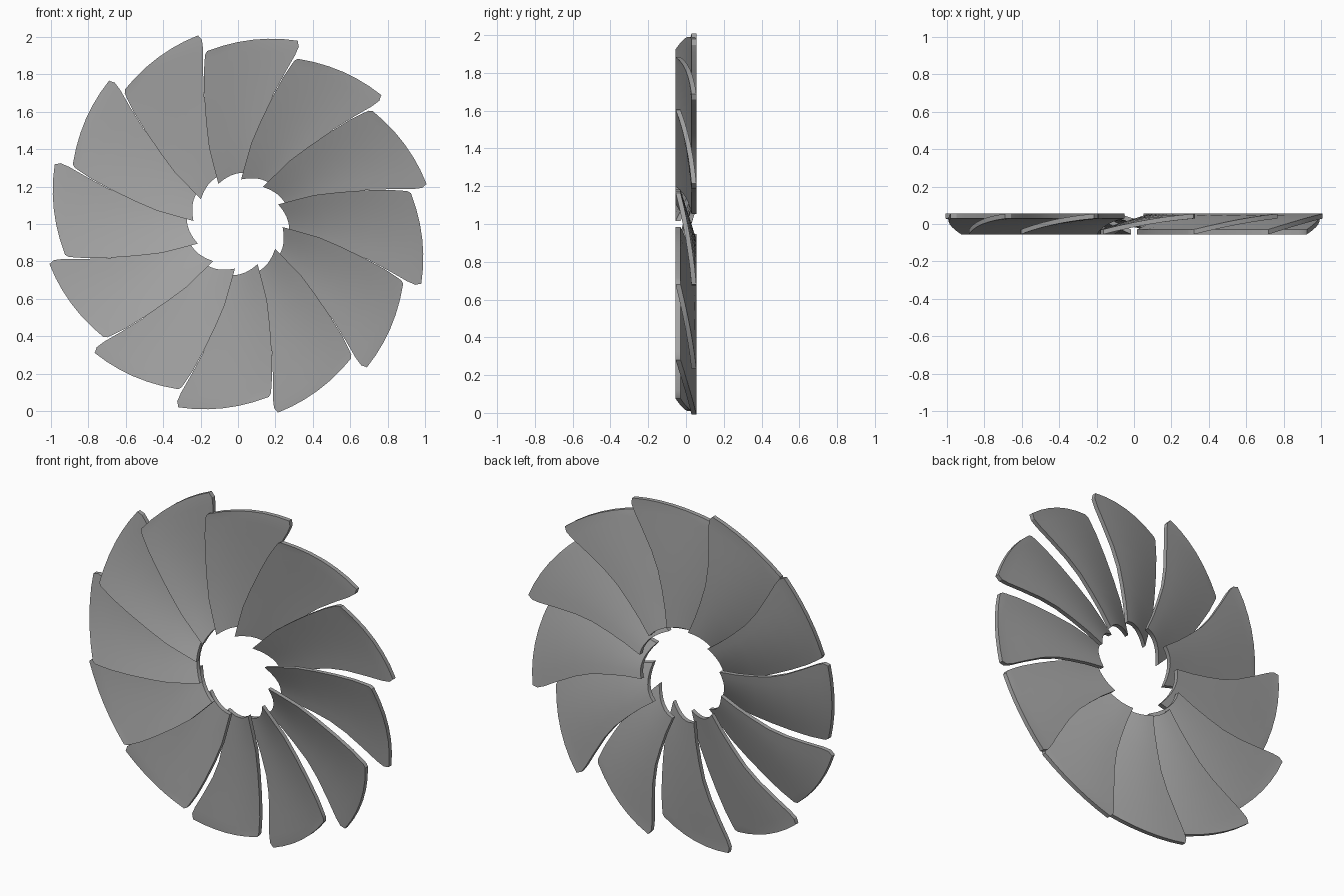
import bpy, bmesh
from math import pi

cube = bpy.data.objects.get("Cube")
if cube:
    bpy.data.objects.remove(cube, do_unlink=True)

BLADES = 12
THICK = 0.026
COLUMNS = 6

# Blade outline, root to tip: leading edge (x, r), trailing edge (x, r)
RIBS = [
    ((-.105, .215), (.090, .260)),
    ((-.130, .310), (.102, .370)),
    ((-.155, .410), (.122, .480)),
    ((-.170, .540), (.148, .590)),
    ((-.180, .680), (.190, .695)),
    ((-.183, .800), (.253, .812)),
    ((-.178, .880), (.306, .904)),
    ((-.175, .908), (.325, .948)),
    ((-.164, .925), (.319, .980)),
]

grey = bpy.data.materials.new("grey metal")
grey.use_nodes = True
colour = (0.36, 0.36, 0.36, 1)
grey.diffuse_color = colour
grey.node_tree.nodes["Principled BSDF"].inputs["Base Color"].default_value = colour


def blade_mesh():
    """Curved, pitched sheet given thickness along the axle."""
    bm = bmesh.new()
    grid = []
    for (x0, r0), (x1, r1) in RIBS:
        row = []
        for i in range(COLUMNS + 1):
            t = i / COLUMNS
            bow = 0.13 * t * (1 - t)
            depth = -0.055 + 0.127 * t - 0.043 * t * t
            row.append(bm.verts.new((x0 + (x1 - x0) * t, depth, r0 + (r1 - r0) * t + bow)))
        grid.append(row)
    for a, b in zip(grid, grid[1:]):
        for i in range(COLUMNS):
            bm.faces.new((a[i], a[i + 1], b[i + 1], b[i]))
    # Thicken backwards
    back = bmesh.ops.extrude_face_region(bm, geom=bm.faces[:], use_keep_orig=True)
    verts = [g for g in back["geom"] if isinstance(g, bmesh.types.BMVert)]
    bmesh.ops.translate(bm, verts=verts, vec=(0, THICK, 0))
    bmesh.ops.recalc_face_normals(bm, faces=bm.faces[:])
    mesh = bpy.data.meshes.new("fan_blade")
    bm.to_mesh(mesh)
    bm.free()
    mesh.materials.append(grey)
    return mesh


# Ring of identical blades around the axle
mesh = blade_mesh()
for n in range(BLADES):
    blade = bpy.data.objects.new(f"fan_blade_{n + 1}", mesh)
    blade.location.z = 1
    blade.rotation_euler.y = 2 * pi * n / BLADES
    bpy.context.collection.objects.link(blade)

# Smooth faces, crisp rims
bpy.ops.object.select_all(action="DESELECT")
blade.select_set(True)
bpy.context.view_layer.objects.active = blade
bpy.ops.object.shade_smooth_by_angle(angle=pi / 6)
